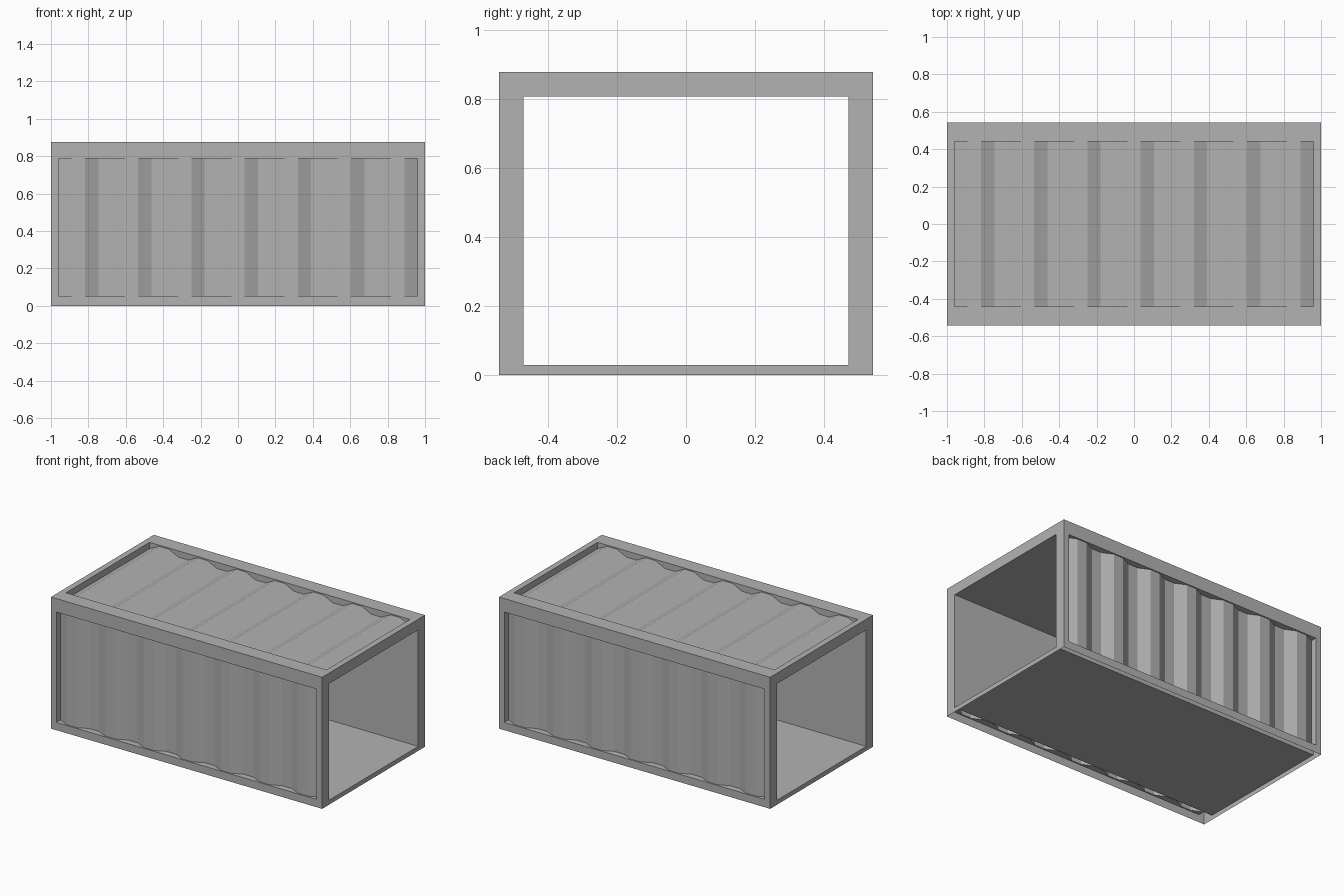
import bpy, bmesh
from mathutils import Vector

cube = bpy.data.objects.get("Cube")
if cube:
    bpy.data.objects.remove(cube, do_unlink=True)

# Overall sizes
LX, HY, HZ = 1.0, 0.542, 0.877        # half length, half width, height
TY, TZ0, TZ1 = 0.47, 0.03, 0.806      # tunnel half width, floor, ceiling
RX = 0.96                             # recess half length
SEGMENTS, CREST, TROUGH = 27, 0.008, 0.042

grey = bpy.data.materials.new("grey_metal")
grey.use_nodes = True
grey.diffuse_color = (0.45, 0.45, 0.45, 1)
grey.node_tree.nodes["Principled BSDF"].inputs["Base Color"].default_value = grey.diffuse_color


def add_face(bm, points, facing):
    """Add a face wound so that its normal agrees with the given direction."""
    face = bm.faces.new([bm.verts.new(p) for p in points])
    face.normal_update()
    if face.normal.dot(Vector(facing)) < 0:
        face.normal_flip()


def finish(bm, name):
    bmesh.ops.remove_doubles(bm, verts=bm.verts, dist=0.0001)
    mesh = bpy.data.meshes.new(name)
    bm.to_mesh(mesh)
    bm.free()
    mesh.materials.append(grey)
    bpy.context.collection.objects.link(bpy.data.objects.new(name, mesh))


def ring(bm, outer, inner, place, facing):
    """Flat rectangular frame; rectangles are (u0, u1, v0, v1)."""
    def corners(r):
        return [(r[0], r[2]), (r[1], r[2]), (r[1], r[3]), (r[0], r[3])]
    a, b = corners(outer), corners(inner)
    for i in range(4):
        j = (i + 1) % 4
        add_face(bm, [place(*p, 0) for p in (a[i], a[j], b[j], b[i])], facing)


def recessed_wall(name, outer, inner, place):
    """Frame with a recess whose back is a corrugated sheet."""
    out = Vector(place(0, 0, 0)) - Vector(place(0, 0, 1))
    u_dir = Vector((1, 0, 0))
    v_dir = Vector(place(0, 1, 0)) - Vector(place(0, 0, 0))
    v0, v1 = inner[2:]

    frame = bmesh.new()
    ring(frame, outer, inner, place, out)
    sheet = bmesh.new()
    wave = [(-RX + 2 * RX * i / SEGMENTS, CREST if i % 4 in (1, 2) else TROUGH)
            for i in range(SEGMENTS + 1)]
    for (ua, da), (ub, db) in zip(wave, wave[1:]):
        add_face(sheet, [place(ua, v0, da), place(ub, v0, db),
                         place(ub, v1, db), place(ua, v1, da)], out)
        for v, facing in ((v0, v_dir), (v1, -v_dir)):
            add_face(frame, [place(ua, v, 0), place(ub, v, 0),
                             place(ub, v, db), place(ua, v, da)], facing)
    for (u, d), facing in ((wave[0], u_dir), (wave[-1], -u_dir)):
        add_face(frame, [place(u, v0, 0), place(u, v1, 0),
                         place(u, v1, d), place(u, v0, d)], facing)
    finish(frame, name + "_frame")
    finish(sheet, name + "_corrugated_sheet")


# Long walls and roof
side_outer, side_inner = (-LX, LX, 0, HZ), (-RX, RX, 0.052, 0.787)
recessed_wall("front_wall", side_outer, side_inner, lambda u, v, d: (u, d - HY, v))
recessed_wall("back_wall", side_outer, side_inner, lambda u, v, d: (u, HY - d, v))
recessed_wall("roof", (-LX, LX, -HY, HY), (-RX, RX, -0.44, 0.44),
              lambda u, v, d: (u, v, HZ - d))

# Open end frames
for name, s in (("left_end_frame", 1), ("right_end_frame", -1)):
    bm = bmesh.new()
    ring(bm, (-HY, HY, 0, HZ), (-TY, TY, TZ0, TZ1),
         lambda u, v, d: (s * LX, u, v), (s, 0, 0))
    finish(bm, name)

# Inner lining: floor, walls and ceiling of the tunnel
section = [(-TY, TZ0), (TY, TZ0), (TY, TZ1), (-TY, TZ1)]
bm = bmesh.new()
for i, facing in enumerate(((0, 0, 1), (0, -1, 0), (0, 0, -1), (0, 1, 0))):
    a, b = section[i], section[(i + 1) % 4]
    add_face(bm, [(-LX, *a), (LX, *a), (LX, *b), (-LX, *b)], facing)
finish(bm, "inner_lining")
